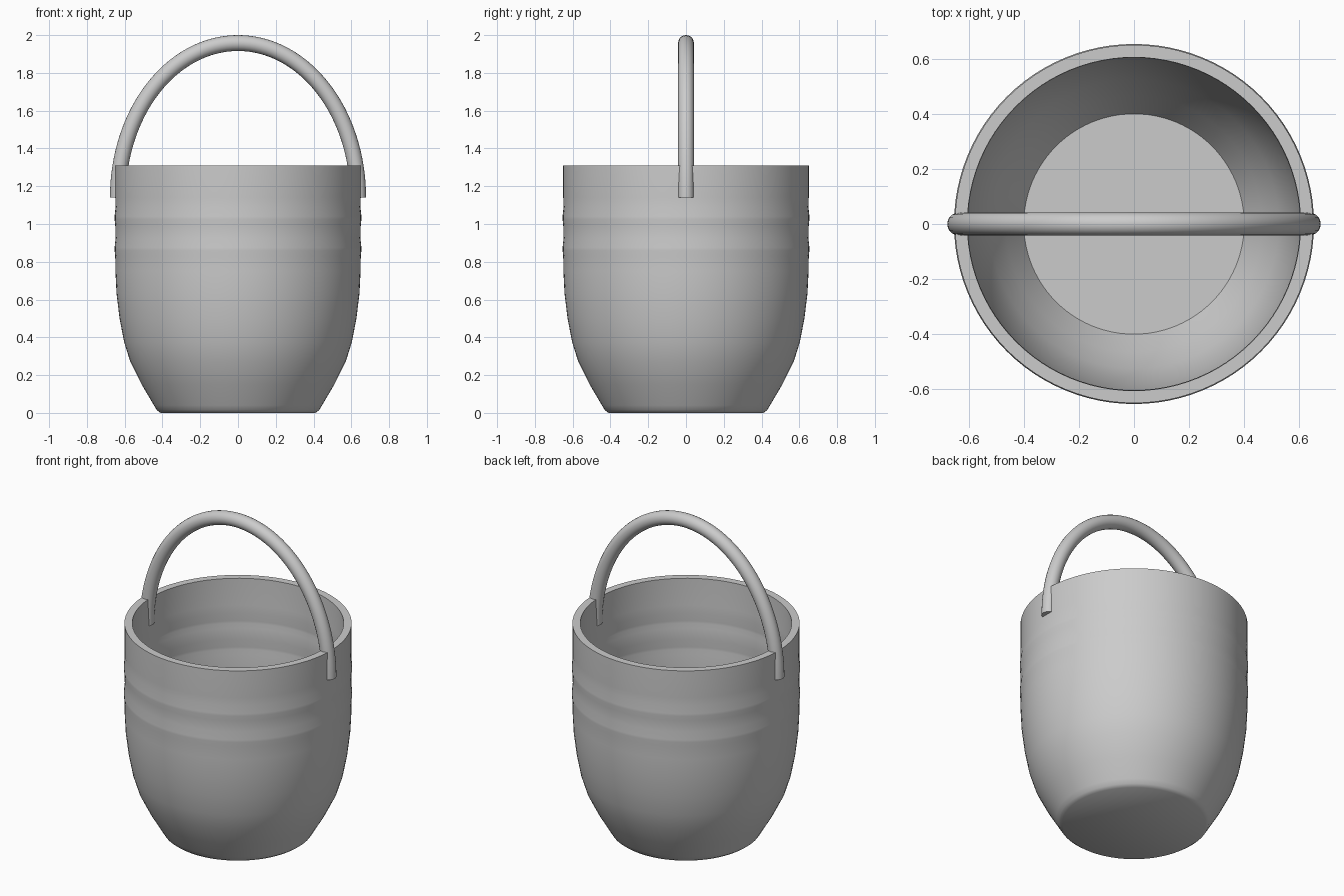
import bpy, bmesh, math

if "Cube" in bpy.data.objects:
    bpy.data.objects.remove(bpy.data.objects["Cube"])

def finish(name, bm, angle=40):
    bmesh.ops.recalc_face_normals(bm, faces=bm.faces)
    me = bpy.data.meshes.new(name)
    bm.to_mesh(me)
    bm.free()
    ob = bpy.data.objects.new(name, me)
    bpy.context.collection.objects.link(ob)
    bpy.ops.object.select_all(action='DESELECT')
    ob.select_set(True)
    bpy.context.view_layer.objects.active = ob
    bpy.ops.object.shade_smooth_by_angle(angle=math.radians(angle))
    return ob

def skin(bm, rings, closed):
    pairs = list(zip(rings, rings[1:])) + ([(rings[-1], rings[0])] if closed else [])
    for a, b in pairs:
        n = len(a)
        for i in range(n):
            bm.faces.new((a[i], a[(i + 1) % n], b[(i + 1) % n], b[i]))

# Bucket: lathed outer and inner wall with two shallow raised bands
lower = [(0.41, 0.0), (0.43, 0.015), (0.445, 0.04), (0.51, 0.15), (0.57, 0.27),
         (0.603, 0.375), (0.627, 0.5), (0.643, 0.63), (0.649, 0.75)]
bands = []
for z in (0.875, 1.04):
    bands += [(0.65, z - 0.045), (0.6535, z - 0.015), (0.6535, z), (0.648, z + 0.05)]
outer = lower + bands + [(0.65, 1.14), (0.65, 1.31)]
inner = [(r - 0.045, z) for r, z in reversed(outer) if z >= 0.04]
bm = bmesh.new()
N = 96
rings = [[bm.verts.new((r * math.cos(2 * math.pi * i / N), r * math.sin(2 * math.pi * i / N), z))
          for i in range(N)] for r, z in outer + inner]
skin(bm, rings, False)
bm.faces.new(rings[0])
bm.faces.new(rings[-1])
finish("bucket", bm)

# Handle: round tube swept along a half ellipse
A, B, Z0, R = 0.636, 0.818, 1.14, 0.042
S, M = 64, 20
bm = bmesh.new()
rings = []
for i in range(S + 1):
    t = math.pi * i / S
    nx, nz = B * math.cos(t), A * math.sin(t)
    d = math.hypot(nx, nz)
    nx, nz = nx / d, nz / d
    ring = []
    for j in range(M):
        u = 2 * math.pi * j / M
        o = R * math.cos(u)
        ring.append(bm.verts.new((A * math.cos(t) + nx * o, R * math.sin(u),
                                  Z0 + B * math.sin(t) + nz * o)))
    rings.append(ring)
skin(bm, rings, False)
bm.faces.new(rings[0])
bm.faces.new(rings[-1])
finish("handle", bm)
